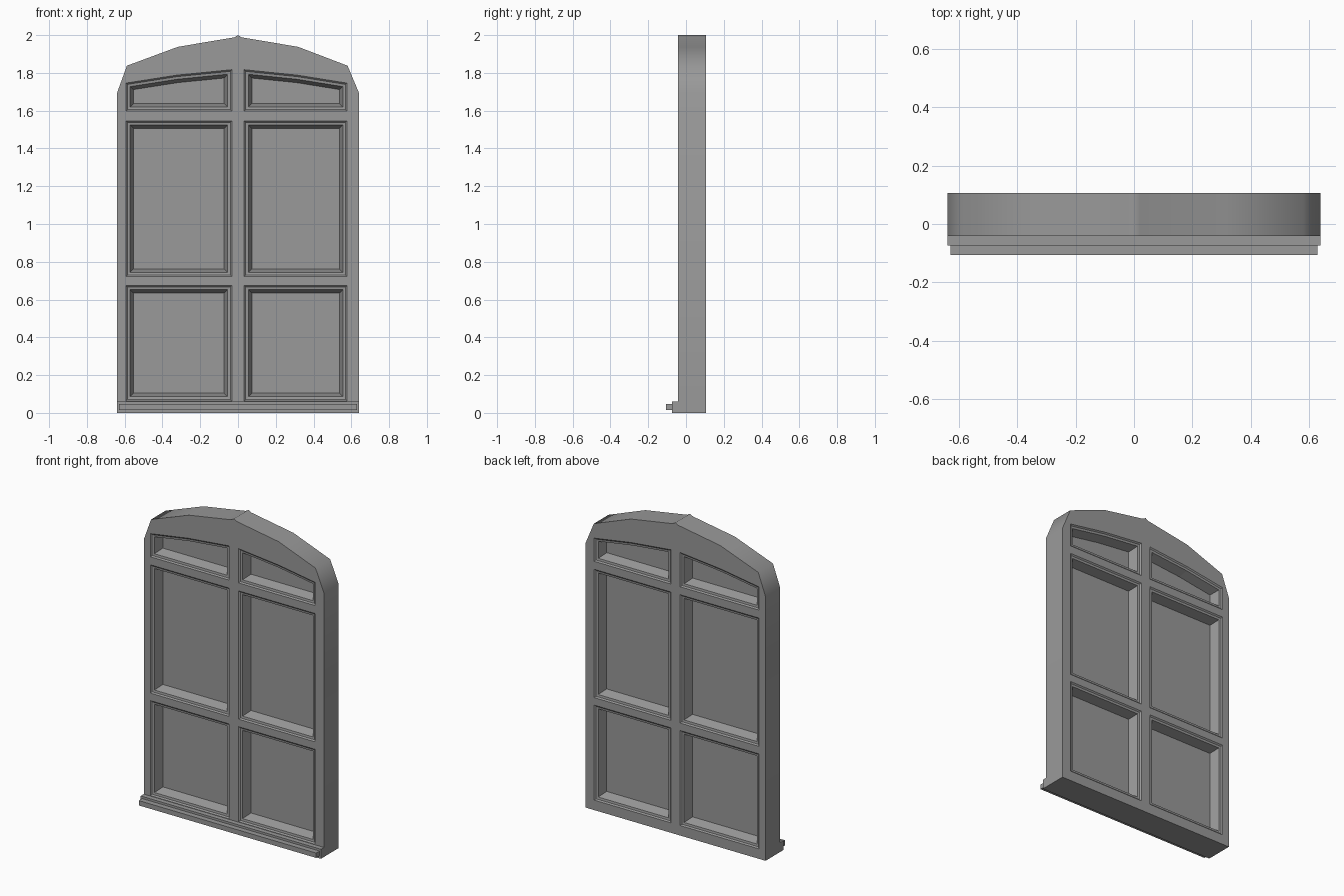
import bpy, bmesh
from mathutils import Vector

if "Cube" in bpy.data.objects:
    bpy.data.objects.remove(bpy.data.objects["Cube"])

FRONT, BACK = -0.042, 0.107
MID = (FRONT + BACK) / 2

# Dark grey paint
grey = bpy.data.materials.new("dark_grey")
grey.diffuse_color = (0.32, 0.32, 0.32, 1)
grey.use_nodes = True
grey.node_tree.nodes["Principled BSDF"].inputs["Base Color"].default_value = grey.diffuse_color


def finish(bm, name):
    bmesh.ops.recalc_face_normals(bm, faces=bm.faces[:])
    me = bpy.data.meshes.new(name)
    bm.to_mesh(me)
    bm.free()
    me.materials.append(grey)
    ob = bpy.data.objects.new(name, me)
    bpy.context.collection.objects.link(ob)
    return ob


def inset(poly, d):
    """Offset a counter-clockwise convex outline inwards by d."""
    out = []
    for i, p in enumerate(poly):
        p, a, b = Vector(p), Vector(poly[i - 1]), Vector(poly[(i + 1) % len(poly)])
        e1, e2 = (p - a).normalized(), (b - p).normalized()
        n1, n2 = Vector((-e1.y, e1.x)), Vector((-e2.y, e2.x))
        out.append(p + (n1 + n2) * d / (1 + n1.dot(n2)))
    return out


def ring(bm, poly, y):
    return [bm.verts.new((p[0], y, p[1])) for p in poly]


def bridge(bm, a, b):
    faces = []
    for i in range(len(a)):
        j = (i + 1) % len(a)
        faces.append(bm.faces.new((a[i], a[j], b[j], b[i])))
    return faces


def fill(bm, rings):
    edges = []
    for r in rings:
        for i in range(len(r)):
            a, b = r[i - 1], r[i]
            edges.append(bm.edges.get((a, b)) or bm.edges.new((a, b)))
    bmesh.ops.triangle_fill(bm, use_beauty=True, use_dissolve=False, edges=edges)


def slab(name, poly, y0, y1):
    bm = bmesh.new()
    a, b = ring(bm, poly, y0), ring(bm, poly, y1)
    bridge(bm, a, b)
    bm.faces.new(a)
    bm.faces.new(b)
    return finish(bm, name)


# Arched outer outline
outer = [(-0.64, 0), (0.64, 0), (0.64, 1.695), (0.58, 1.838), (0.318, 1.938),
         (0.02, 1.988), (0, 2.0), (-0.02, 1.988), (-0.318, 1.938),
         (-0.588, 1.838), (-0.64, 1.695)]

# Six openings: two columns, the top row arched
openings = []
for x0, x1, top in ((-0.593, -0.033, [(-0.033, 1.817), (-0.325, 1.788), (-0.593, 1.746)]),
                    (0.033, 0.577, [(0.577, 1.746), (0.315, 1.788), (0.033, 1.817)])):
    for z0, z1 in ((0.064, 0.674), (0.722, 1.546)):
        openings.append([(x0, z0), (x1, z0), (x1, z1), (x0, z1)])
    openings.append([(x0, 1.597), (x1, 1.597)] + top)

# Stepped moulding: (inset, distance from the frame's middle plane)
half = [(0, BACK - MID), (0.008, 0.067), (0.022, 0.065), (0.04, 0.006)]
profile = [(d, MID - h) for d, h in half] + [(d, MID + h) for d, h in reversed(half)]

# Frame with moulded openings; the arch is smooth along its length
bm = bmesh.new()
fronts, backs = [ring(bm, outer, FRONT)], [ring(bm, outer, BACK)]
wall = bridge(bm, fronts[0], backs[0])
for f in wall[1:]:
    f.smooth = True
for r in (fronts[0], backs[0]):
    for i in range(len(r)):
        bm.edges.get((r[i - 1], r[i])).smooth = False
for i in (0, 1):
    bm.edges.get((fronts[0][i], backs[0][i])).smooth = False
for poly in openings:
    rings = [ring(bm, inset(poly, d), y) for d, y in profile]
    for a, b in zip(rings, rings[1:]):
        bridge(bm, a, b)
    fronts.append(rings[0])
    backs.append(rings[-1])
fill(bm, fronts)
fill(bm, backs)
for f in bm.faces:
    f.smooth = f in wall[1:]
finish(bm, "window_frame")

# Panes
for i, poly in enumerate(openings):
    slab(f"pane_{i + 1}", inset(poly, 0.036), MID - 0.005, MID + 0.005)

# Sill and its nosing
for name, x, y0, y1, z0, z1 in (("sill", 0.64, -0.073, FRONT, 0, 0.061),
                                ("sill_nosing", 0.63, -0.107, -0.073, 0.016, 0.047)):
    slab(name, [(-x, z0), (x, z0), (x, z1), (-x, z1)], y0, y1)
